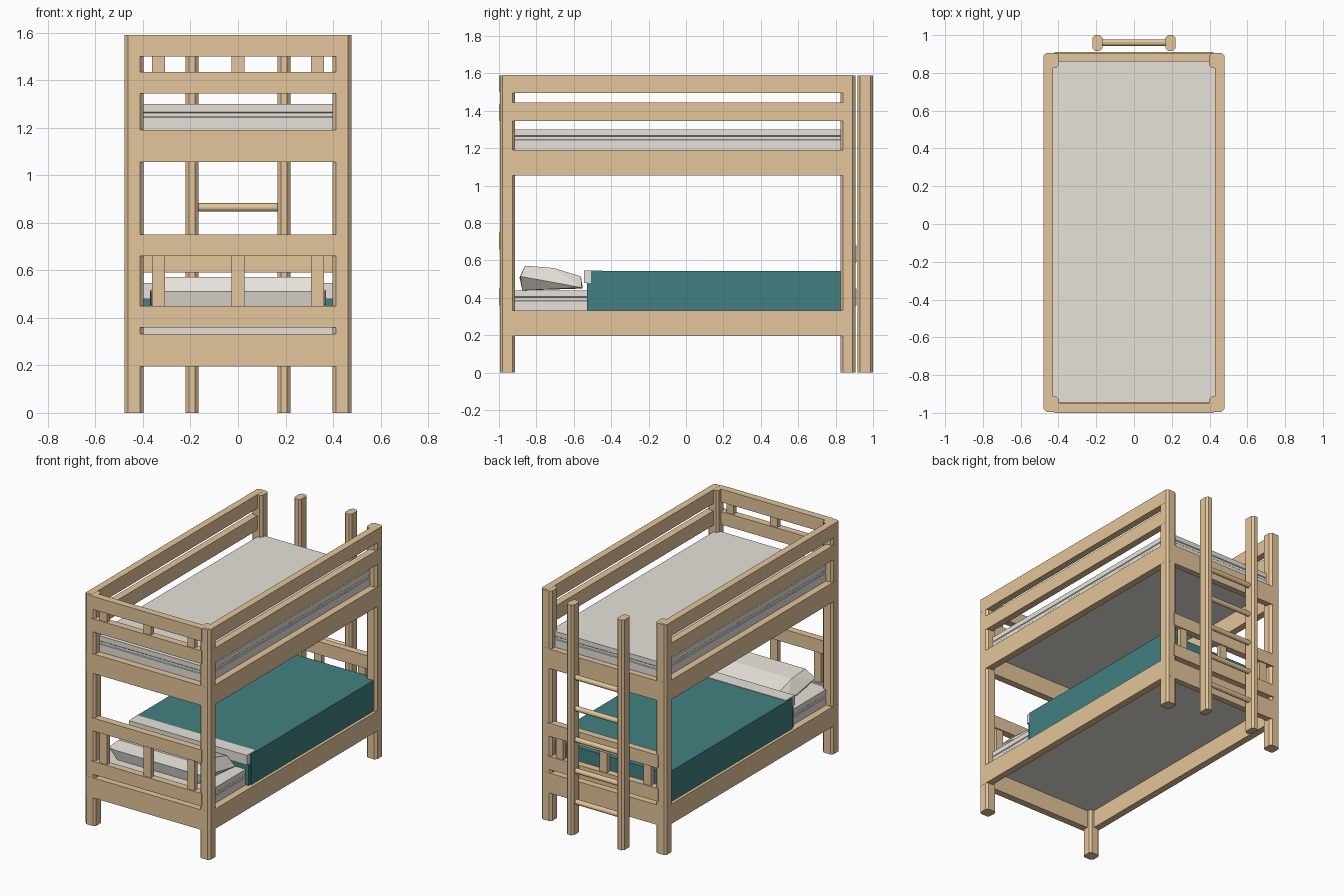
import bpy, bmesh

if "Cube" in bpy.data.objects:
    bpy.data.objects.remove(bpy.data.objects["Cube"])


def material(name, rgb):
    m = bpy.data.materials.new(name)
    m.diffuse_color = (*rgb, 1)
    m.use_nodes = True
    m.node_tree.nodes["Principled BSDF"].inputs["Base Color"].default_value = m.diffuse_color
    return m


WOOD = material("light wood", (0.77, 0.56, 0.325))
LINEN = material("pale linen", (0.80, 0.76, 0.70))
TEAL = material("teal blanket", (0.055, 0.217, 0.22))


def finish(name, bm, mat):
    bmesh.ops.recalc_face_normals(bm, faces=bm.faces)
    me = bpy.data.meshes.new(name)
    bm.to_mesh(me)
    bm.free()
    me.materials.append(mat)
    ob = bpy.data.objects.new(name, me)
    bpy.context.collection.objects.link(ob)
    return ob


def loft(name, rings, mat):
    """Skin a stack of closed rings and cap both ends."""
    bm = bmesh.new()
    rows = [[bm.verts.new(p) for p in r] for r in rings]
    n = len(rows[0])
    for a, b in zip(rows, rows[1:]):
        for i in range(n):
            bm.faces.new((a[i], a[(i + 1) % n], b[(i + 1) % n], b[i]))
    bm.faces.new(rows[0])
    bm.faces.new(rows[-1])
    return finish(name, bm, mat)


def rect(x0, x1, y0, y1, z):
    return [(x0, y0, z), (x1, y0, z), (x1, y1, z), (x0, y1, z)]


def box(name, x0, x1, y0, y1, z0, z1, mat=WOOD):
    return loft(name, [rect(x0, x1, y0, y1, z) for z in (z0, z1)], mat)


def post(name, x0, x1, y0, y1, c=0.014):
    """Full-height post with chamfered corners."""
    outline = [(x0 + c, y0), (x1 - c, y0), (x1, y0 + c), (x1, y1 - c),
               (x1 - c, y1), (x0 + c, y1), (x0, y1 - c), (x0, y0 + c)]
    return loft(name, [[(x, y, z) for x, y in outline] for z in (0, 1.59)], WOOD)


# Corner posts, ladder posts and side rails, mirrored left and right
for side, s in (("right", 1), ("left", -1)):
    def span(a, b):
        return sorted((s * a, s * b))
    post(f"{side}_front_post", *span(0.398, 0.478), -0.994, -0.914)
    post(f"{side}_back_post", *span(0.398, 0.478), 0.825, 0.905)
    post(f"{side}_ladder_post", *span(0.166, 0.22), 0.916, 1.0)
    for part, z0, z1 in (("lower_bed_rail", 0.195, 0.332), ("upper_bed_rail", 1.055, 1.19),
                         ("lower_guard", 1.345, 1.445), ("upper_guard", 1.495, 1.591)):
        box(f"{side}_{part}", *span(0.43, 0.4785), -0.98, 0.891, z0, z1)

# Ladder rungs
for i in range(5):
    bpy.ops.mesh.primitive_cylinder_add(vertices=12, radius=0.0175, depth=0.36,
                                        location=(0, 0.96, 0.22 + 0.215 * i),
                                        rotation=(0, 1.5708, 0))
    bpy.context.object.name = f"ladder_rung_{i + 1}"
    bpy.context.object.data.materials.append(WOOD)

# End rails under both beds
for bed, z0, z1 in (("lower", 0.195, 0.333), ("upper", 1.055, 1.19)):
    box(f"{bed}_front_end_rail", -0.464, 0.464, -0.9945, -0.945, z0, z1)
    box(f"{bed}_back_end_rail", -0.464, 0.464, 0.863, 0.9055, z0, z1)


def end_board(name, y0, y1, low, high):
    """Two end rails joined by three short slats."""
    for part, (z0, z1) in (("low_rail", low), ("high_rail", high)):
        box(f"{name}_{part}", -0.422, 0.422, y0, y1, z0, z1)
    for i, x in enumerate((-0.335, 0, 0.335)):
        box(f"{name}_slat_{i + 1}", x - 0.028, x + 0.028, y0 + 0.008, y1 - 0.008,
            low[1] - 0.01, high[0] + 0.01)


end_board("lower_headboard", -1.0, -0.95, (0.36, 0.45), (0.66, 0.75))
end_board("lower_footboard", 0.862, 0.911, (0.36, 0.45), (0.59, 0.68))
end_board("upper_headboard", -1.0, -0.95, (1.345, 1.435), (1.5, 1.59))

# Mattresses with a shallow band around the sides
for bed, top in (("lower", 0.44), ("upper", 1.30)):
    rings = []
    for dz, d in ((-0.12, 0), (-0.057, 0), (-0.053, 0.004), (-0.037, 0.004), (-0.033, 0), (0, 0)):
        rings.append(rect(-0.43 + d, 0.43 - d, -0.945 + d, 0.863 - d, top + dz))
    loft(f"{bed}_mattress", rings, LINEN)

# Blanket with a turned-down sheet
box("blanket", -0.458, 0.458, -0.508, 0.862, 0.33, 0.544, TEAL)
box("blanket_hem", -0.45, 0.45, -0.53, -0.505, 0.33, 0.48, TEAL)
box("sheet_fold", -0.45, 0.45, -0.545, -0.45, 0.48, 0.547, LINEN)

# Faceted pillow: hull of a side profile and a wider seam edge
inner = [(-0.89, 0.51), (-0.86, 0.572), (-0.71, 0.56), (-0.562, 0.515),
         (-0.552, 0.45), (-0.875, 0.44)]
seam = [(-0.885, 0.515), (-0.557, 0.455)]
bm = bmesh.new()
for x, points in ((0.31, inner), (0.37, seam)):
    for y, z in points:
        for s in (-1, 1):
            bm.verts.new((s * x, y, z))
hull = bmesh.ops.convex_hull(bm, input=bm.verts)
bmesh.ops.delete(bm, geom=[v for v in hull["geom_interior"] if isinstance(v, bmesh.types.BMVert)],
                 context='VERTS')
bmesh.ops.dissolve_limit(bm, angle_limit=0.02, verts=bm.verts, edges=bm.edges)
finish("pillow", bm, LINEN)
